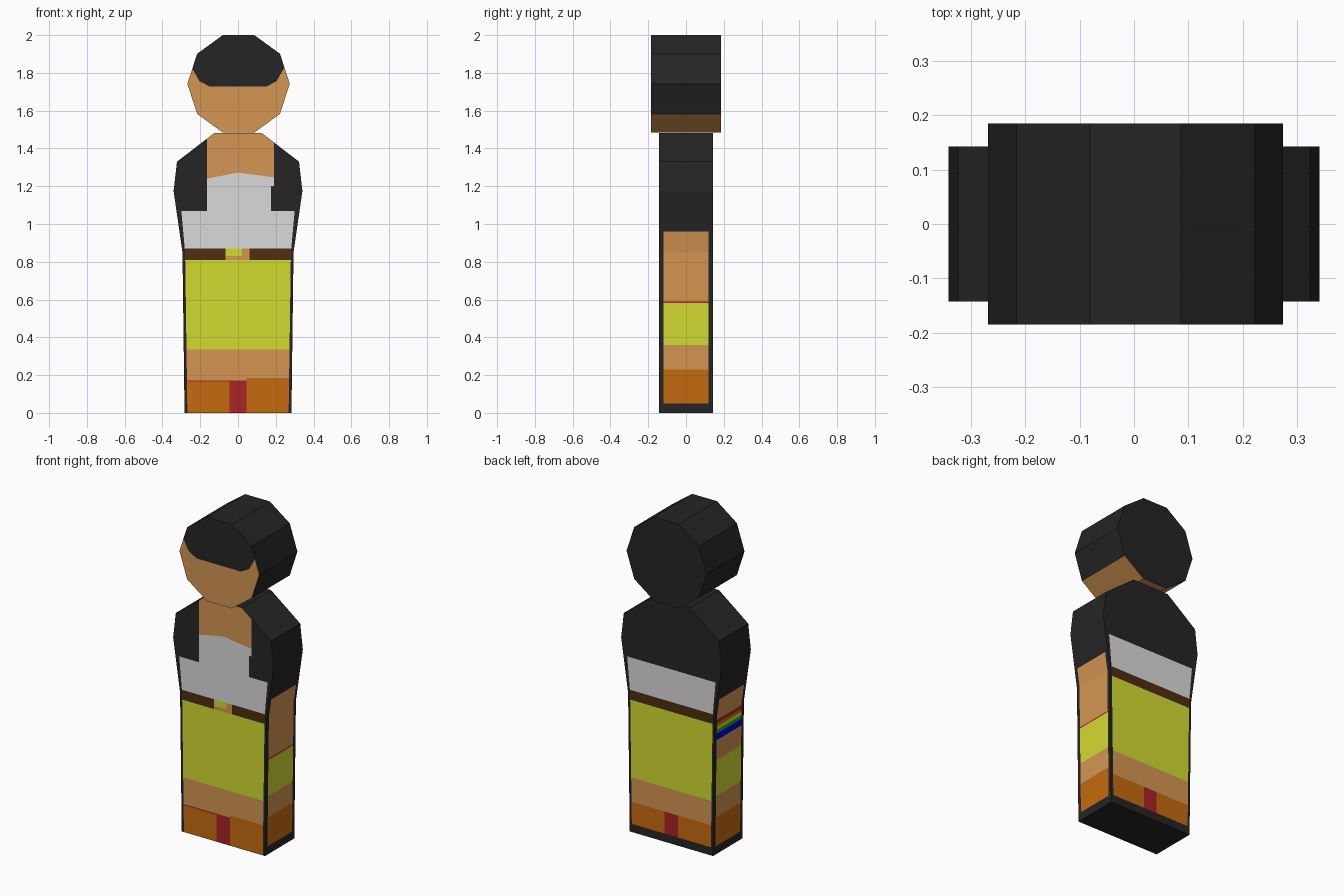
import bpy, bmesh, math
from mathutils import Vector

if "Cube" in bpy.data.objects:
    bpy.data.objects.remove(bpy.data.objects["Cube"])

def linear(v):
    v /= 255
    return v / 12.92 if v <= 0.04045 else ((v + 0.055) / 1.055) ** 2.4

COLOURS = {
    "black": (37, 37, 37), "skin": (213, 150, 82), "white": (218, 218, 218),
    "brown": (78, 46, 16), "yellow": (212, 219, 49), "orange": (198, 107, 13),
    "red": (169, 35, 38), "green": (30, 165, 25), "blue": (0, 0, 225),
}
NAMES = list(COLOURS)
MATS = []
for name, rgb in COLOURS.items():
    m = bpy.data.materials.new(name)
    m.diffuse_color = (*[linear(c) for c in rgb], 1)
    m.use_nodes = True
    m.node_tree.nodes["Principled BSDF"].inputs["Base Color"].default_value = m.diffuse_color
    MATS.append(m)

def prism(name, outline, depth, cuts, rule):
    """Extrude an x-z outline along y, cut it along planes, colour faces by rule."""
    bm = bmesh.new()
    f = bm.faces.new([bm.verts.new((x, -depth, z)) for x, z in outline])
    ext = bmesh.ops.extrude_face_region(bm, geom=[f], use_keep_orig=True)
    verts = [g for g in ext["geom"] if isinstance(g, bmesh.types.BMVert)]
    bmesh.ops.translate(bm, vec=(0, 2 * depth, 0), verts=verts)
    for co, no in cuts:
        geom = bm.verts[:] + bm.edges[:] + bm.faces[:]
        bmesh.ops.bisect_plane(bm, geom=geom, dist=1e-4, plane_co=co, plane_no=no)
    bmesh.ops.recalc_face_normals(bm, faces=bm.faces[:])
    for f in bm.faces:
        f.material_index = NAMES.index(rule(f.calc_center_median(), f.normal))
    me = bpy.data.meshes.new(name)
    bm.to_mesh(me)
    bm.free()
    for m in MATS:
        me.materials.append(m)
    bpy.context.collection.objects.link(bpy.data.objects.new(name, me))

def line_cut(a, b):
    """Plane along y through two x-z points."""
    return (a[0], 0, a[1]), Vector((b[1] - a[1], 0, a[0] - b[0])).normalized()

def line_z(a, b, x):
    return a[1] + (b[1] - a[1]) * (x - a[0]) / (b[0] - a[0])

def band(z, bands):
    """Colour of the first band whose lower limit is under z."""
    for low, colour in bands:
        if z > low:
            return colour
    return "black"

# Head: ten-sided drum with a fringe painted on the front
R, CX, CZ = 0.271, 0.003, 1.742
head = [(CX + R * math.cos(i * math.pi / 5), CZ + R * math.sin(i * math.pi / 5))
        for i in range(10)]
F1, F2, F3 = (0.15, 1.727), (0.205, 1.757), (0.246, 1.83)
head_cuts = [((0, 0, F1[1]), (0, 0, 1))]
for s in (1, -1):
    for a, b in ((F1, F2), (F2, F3)):
        head_cuts.append(line_cut((s * a[0], a[1]), (s * b[0], b[1])))

def head_rule(c, n):
    if n.y > 0.5:
        return "black"
    if n.y < -0.5:
        x = abs(c.x)
        edge = max(F1[1], line_z(F1, F2, x), line_z(F2, F3, x))
        return "black" if c.z > edge else "skin"
    return "skin" if n.z < -0.5 else "black"

prism("head", head, 0.185, head_cuts, head_rule)

# Body: extruded shoulder-to-foot outline with clothes cut into the faces
half = [(0.283, 0), (0.294, 0.85), (0.341, 1.175), (0.323, 1.33), (0.125, 1.482)]
body = half + [(-x, z) for x, z in reversed(half)]
N1, N2, N3 = (-0.165, 1.24), (0.0, 1.272), (0.19, 1.247)       # neckline
E1, E2, E3 = (0.268, 0.0), (0.280, 0.85), (0.300, 1.07)        # jacket edge
levels = [0.85, 0.05, 0.165, 0.172, 0.185, 0.23, 0.335, 0.36, 0.583, 0.591, 0.705,
          0.745, 0.768, 0.79, 0.81, 0.83, 0.87, 0.96, 1.07, 1.2]
body_cuts = [((0, 0, z), (0, 0, 1)) for z in levels]
body_cuts += [((x, 0, 0), (1, 0, 0)) for x in (-0.165, 0.175, 0.19, -0.045, 0.045,
                                               -0.065, 0.02, 0.06)]
body_cuts += [((0, y, 0), (0, 1, 0)) for y in (-0.12, 0.12)]
body_cuts += [line_cut(N1, N2), line_cut(N2, N3)]
for s in (1, -1):
    for a, b in ((E1, E2), (E2, E3)):
        body_cuts.append(line_cut((s * a[0], a[1]), (s * b[0], b[1])))

def inside_edge(c):
    edge = max(E1[0] + (E2[0] - E1[0]) * c.z / 0.85,
               E2[0] + (E3[0] - E2[0]) * (c.z - 0.85) / 0.22)
    return abs(c.x) < edge

def front_rule(c):
    x, z = c.x, c.z
    if z > 1.07:
        if -0.165 < x < (0.19 if z > 1.2 else 0.175):
            neck = min(line_z(N1, N2, x), line_z(N2, N3, x))
            return "skin" if z > neck else "white"
        return "black"
    if not inside_edge(c):
        return "black"
    if 0.81 < z < 0.87 and -0.065 < x < 0.06:                   # buckle
        return "yellow" if x < 0.02 and z > 0.83 else "skin"
    if abs(x) < 0.045 and z < 0.165:
        return "red"
    if x < 0.045 and 0.165 < z < 0.172:
        return "red"
    shoe = 0.185 if x > 0.045 else 0.165
    return band(z, [(0.87, "white"), (0.81, "brown"), (0.335, "yellow"),
                    (shoe, "skin"), (0, "orange")])

def back_rule(c):
    if c.z > 1.07 or not inside_edge(c):
        return "black"
    if abs(c.x) < 0.045 and 0.05 < c.z < 0.185:
        return "red"
    return band(c.z, [(0.87, "white"), (0.81, "brown"), (0.335, "yellow"),
                      (0.185, "skin"), (0.05, "orange")])

def side_rule(c):
    if abs(c.y) > 0.12 or c.z > 0.96:
        return "black"
    lower = [(0.36, "yellow"), (0.23, "skin"), (0.05, "orange")]
    if c.x > 0:
        return band(c.z, [(0.591, "skin"), (0.583, "red")] + lower)
    # striped wristband on one arm only
    return band(c.z, [(0.83, "skin"), (0.81, "red"), (0.79, "orange"), (0.768, "yellow"),
                      (0.745, "green"), (0.705, "blue"), (0.583, "skin")] + lower)

def body_rule(c, n):
    if n.y < -0.5:
        return front_rule(c)
    if n.y > 0.5:
        return back_rule(c)
    return side_rule(c) if abs(n.x) > 0.9 else "black"

prism("body", body, 0.142, body_cuts, body_rule)
